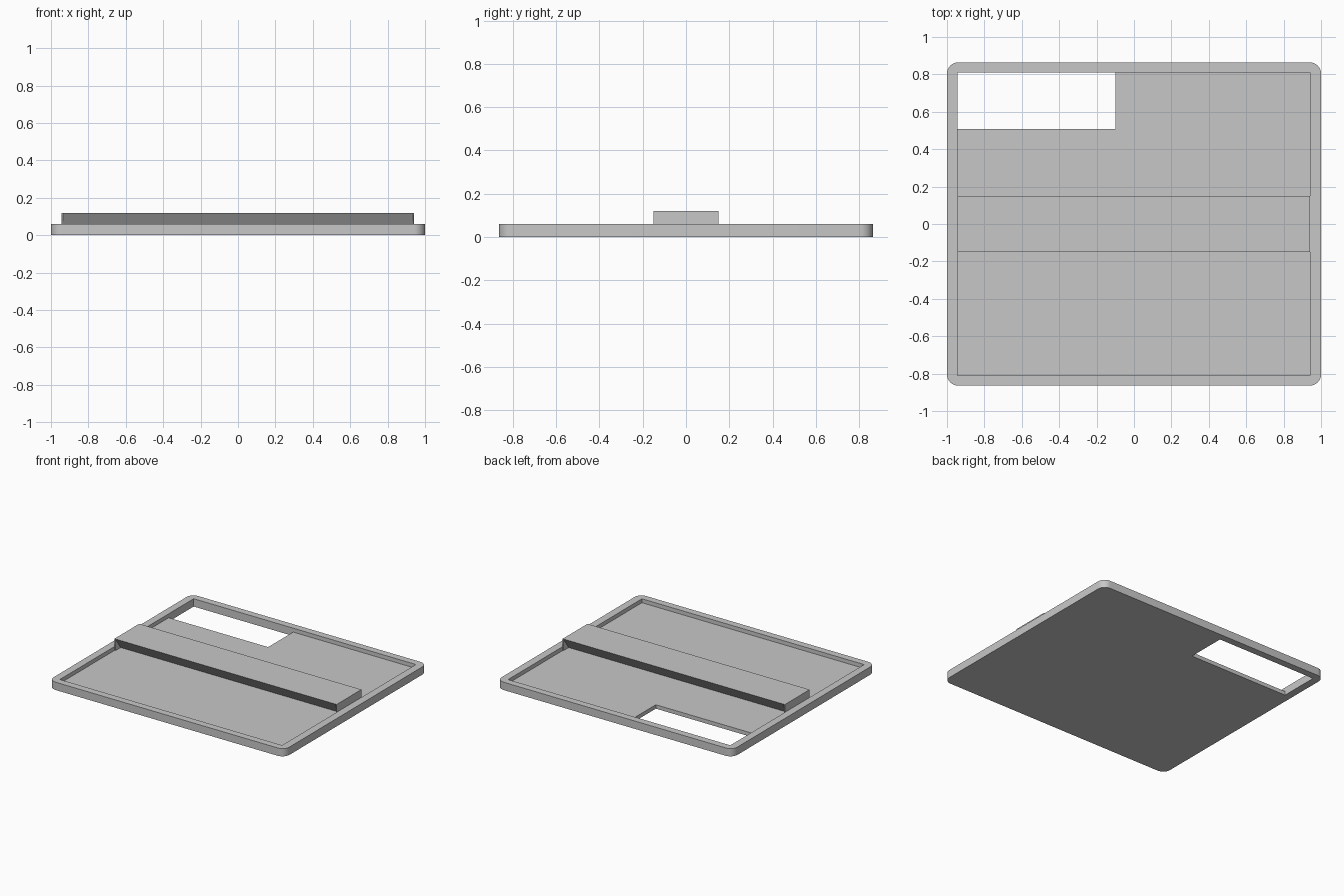
import bpy, bmesh, math

if "Cube" in bpy.data.objects:
    bpy.data.objects.remove(bpy.data.objects["Cube"])

X0, X1, Y = -0.943, 0.941, 0.81          # recess limits
HX, HY = -0.10, 0.508                    # window corner
FLOOR, RIM, TOP = 0.03, 0.06, 0.12       # heights

grey = bpy.data.materials.new("light_grey")
grey.diffuse_color = (0.575, 0.575, 0.575, 1)
grey.use_nodes = True
grey.node_tree.nodes["Principled BSDF"].inputs["Base Color"].default_value = grey.diffuse_color


def finish(bm, name):
    bmesh.ops.remove_doubles(bm, verts=bm.verts, dist=1e-5)
    bmesh.ops.recalc_face_normals(bm, faces=bm.faces)
    me = bpy.data.meshes.new(name)
    bm.to_mesh(me)
    bm.free()
    ob = bpy.data.objects.new(name, me)
    bpy.context.collection.objects.link(ob)
    me.materials.append(grey)
    return ob


def fill(bm, loops, z):
    """Flat area bounded by one outline and optional holes."""
    edges = []
    for loop in loops:
        vs = [bm.verts.new((x, y, z)) for x, y in loop]
        edges += [bm.edges.new((vs[i - 1], vs[i])) for i in range(len(vs))]
    bmesh.ops.triangle_fill(bm, use_beauty=True, edges=edges, normal=(0, 0, 1))


def wall(bm, loop, z0, z1):
    lo = [bm.verts.new((x, y, z0)) for x, y in loop]
    hi = [bm.verts.new((x, y, z1)) for x, y in loop]
    for i in range(len(loop)):
        bm.faces.new((lo[i - 1], lo[i], hi[i], hi[i - 1]))


# Outlines: rounded outer edge, recess, window and remaining floor
r, n = 0.06, 8
outer = []
for k, (sx, sy) in enumerate([(1, 1), (-1, 1), (-1, -1), (1, -1)]):
    for i in range(n + 1):
        a = (k + i / n) * math.pi / 2
        outer.append((sx * (1 - r) + r * math.cos(a),
                      sy * (0.864 - r) + r * math.sin(a)))
recess = [(X0, -Y), (X1, -Y), (X1, Y), (HX, Y), (X0, Y), (X0, HY)]
window = [(X0, HY), (HX, HY), (HX, Y), (X0, Y)]
floor = [(X0, -Y), (X1, -Y), (X1, Y), (HX, Y), (HX, HY), (X0, HY)]

# Tray with raised rim and rectangular window
bm = bmesh.new()
fill(bm, [outer, window], 0)
fill(bm, [outer, recess], RIM)
fill(bm, [floor], FLOOR)
wall(bm, outer, 0, RIM)
wall(bm, recess, FLOOR, RIM)
wall(bm, window, 0, FLOOR)
tray = finish(bm, "tray")
bpy.context.view_layer.objects.active = tray
tray.select_set(True)
bpy.ops.object.shade_smooth_by_angle(angle=math.radians(30))

# Cross bar: undercut sloping sides between thin square end plates
WIDE, NARROW, PLATE = 0.15, 0.085, 0.935
stations = [(X0, WIDE), (-PLATE, WIDE), (-PLATE, NARROW),
            (PLATE, NARROW), (PLATE, WIDE), (X1, WIDE)]
bm = bmesh.new()
rows = [[bm.verts.new((x, y, z)) for y, z in
         ((-b, FLOOR), (-WIDE, TOP), (WIDE, TOP), (b, FLOOR))] for x, b in stations]
for p, q in zip(rows, rows[1:]):
    for i in range(3):
        bm.faces.new((p[i], p[i + 1], q[i + 1], q[i]))
bm.faces.new(rows[0])
bm.faces.new(rows[-1])
finish(bm, "cross_bar")
